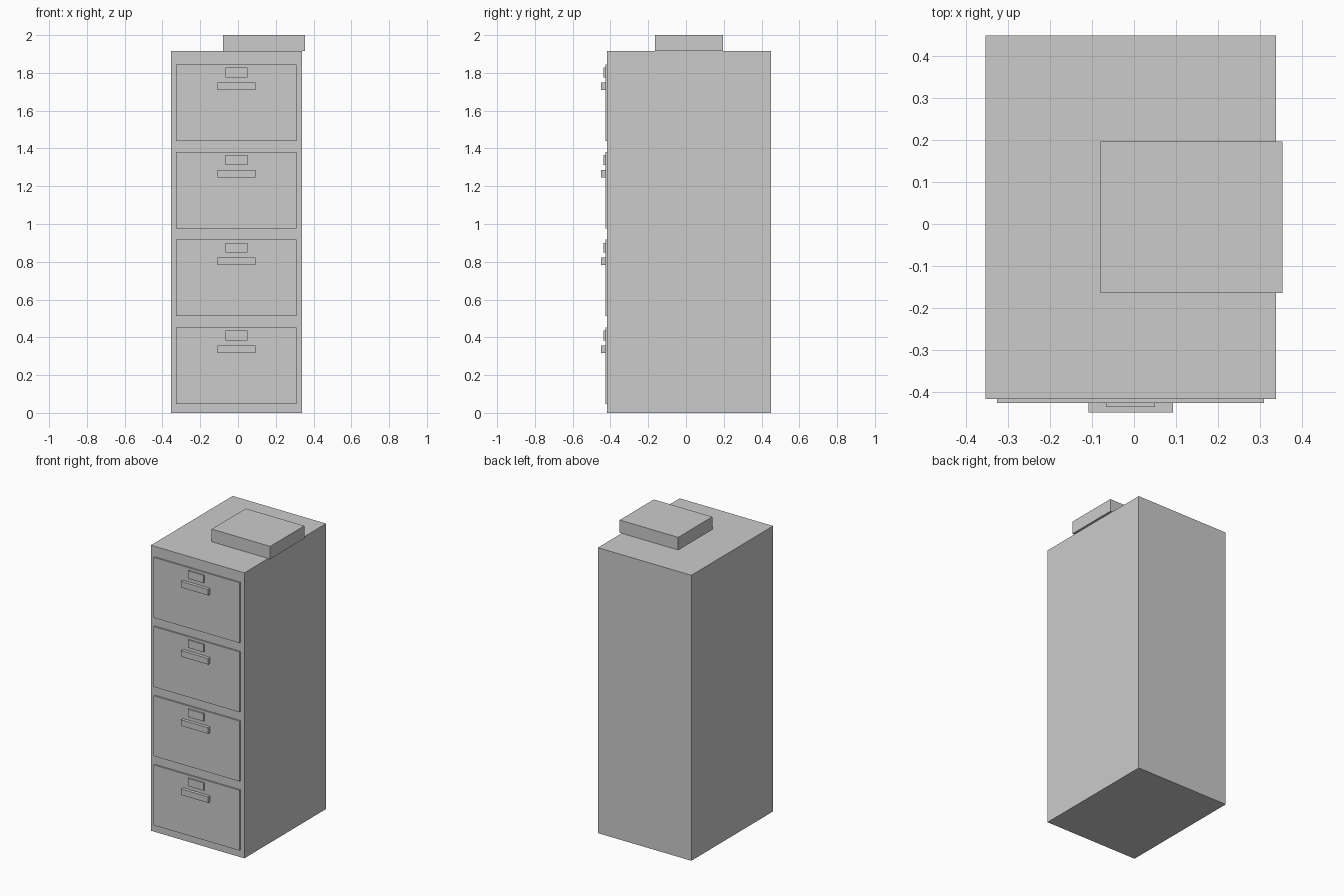
import bpy
from mathutils import Vector

cube = bpy.data.objects.get("Cube")
if cube:
    bpy.data.objects.remove(cube, do_unlink=True)

# One painted-metal grey for everything
GREY = (0.6, 0.6, 0.6, 1.0)
grey = bpy.data.materials.new("light_grey")
grey.use_nodes = True
grey.diffuse_color = GREY
grey.node_tree.nodes["Principled BSDF"].inputs["Base Color"].default_value = GREY


def box(name, low, high):
    """Add a box spanning two opposite corners."""
    low, high = Vector(low), Vector(high)
    bpy.ops.mesh.primitive_cube_add(size=1, location=(low + high) / 2)
    obj = bpy.context.object
    obj.name = name
    obj.scale = high - low
    bpy.ops.object.transform_apply(location=False, rotation=False, scale=True)
    obj.data.materials.append(grey)
    return obj


# Cabinet shell and the box resting on top, slightly overhanging one side
BODY_FRONT, DRAWER_FRONT = -0.417, -0.427
BODY_TOP = 1.915
box("cabinet_body", (-0.354, BODY_FRONT, 0), (0.339, 0.449, BODY_TOP))
box("top_box", (-0.08, -0.164, BODY_TOP), (0.354, 0.197, 2))

# Four identical drawers, each with a label holder and a pull handle
DRAWER_PITCH = 0.464
for i in range(4):
    z = 0.048 + i * DRAWER_PITCH
    box(f"drawer_front_{i + 1}", (-0.327, DRAWER_FRONT, z), (0.31, BODY_FRONT, z + 0.405))
    box(f"label_holder_{i + 1}", (-0.067, -0.436, z + 0.336), (0.05, DRAWER_FRONT, z + 0.388))
    box(f"drawer_handle_{i + 1}", (-0.109, -0.449, z + 0.27), (0.093, DRAWER_FRONT, z + 0.31))
